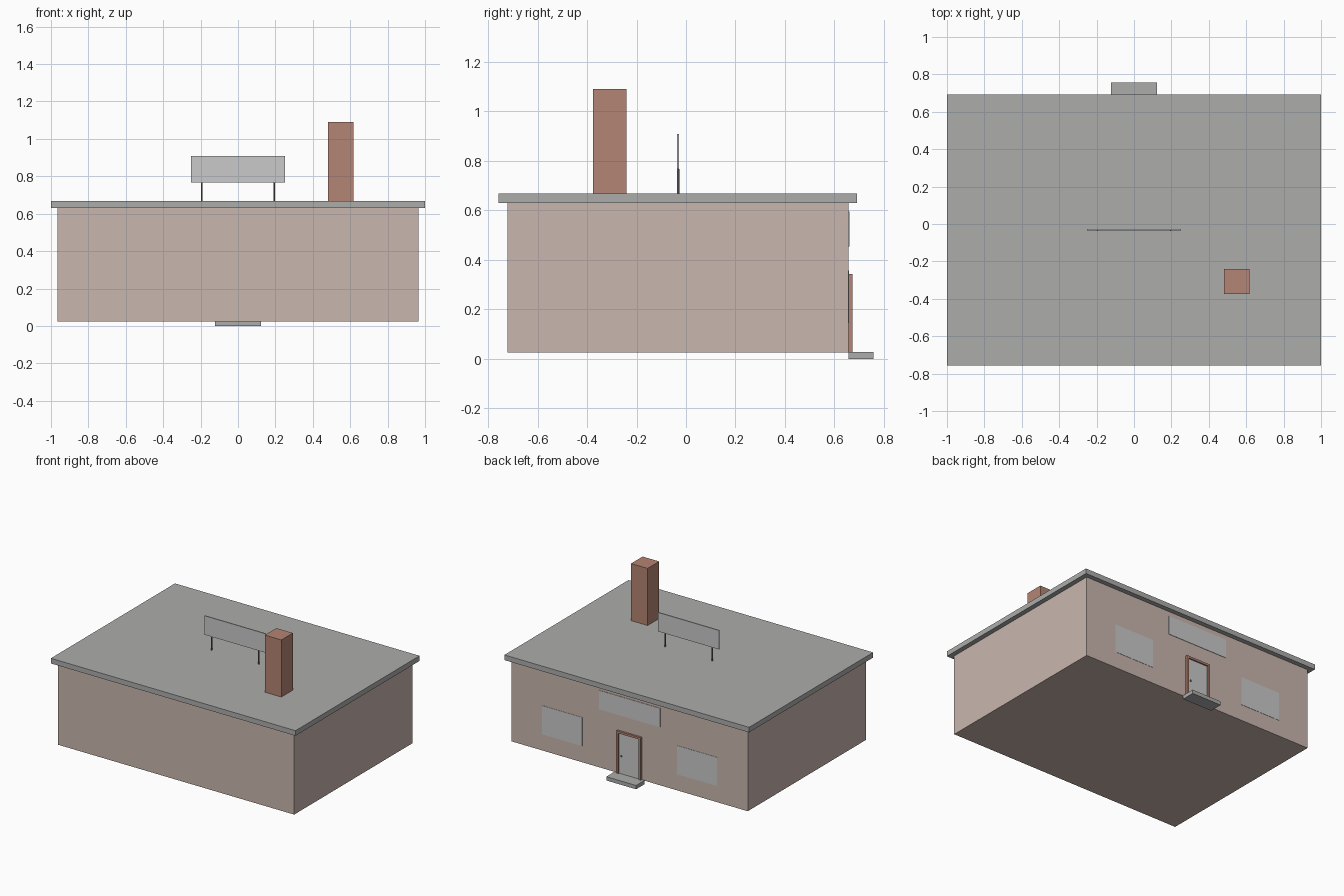
import bpy

cube = bpy.data.objects.get("Cube")
if cube:
    bpy.data.objects.remove(cube, do_unlink=True)


def material(name, *rgb):
    """Flat material from display colour values, 0 to 255."""
    linear = [((c / 255 + 0.055) / 1.055) ** 2.4 for c in rgb] + [1]
    mat = bpy.data.materials.new(name)
    mat.use_nodes = True
    mat.diffuse_color = linear
    mat.node_tree.nodes["Principled BSDF"].inputs["Base Color"].default_value = linear
    return mat


wall_mat = material("warm_plaster", 201, 183, 175)
roof_mat = material("roof_grey", 172, 174, 171)
brick_mat = material("terracotta", 180, 133, 115)
panel_mat = material("light_grey", 202, 202, 202)
metal_mat = material("dark_grey", 105, 105, 105)


def box(name, mat, x, y, z):
    """Box given by its (low, high) range on each axis."""
    bpy.ops.mesh.primitive_cube_add(size=1, location=[sum(r) / 2 for r in (x, y, z)])
    ob = bpy.context.object
    ob.name = name
    ob.scale = [r[1] - r[0] for r in (x, y, z)]
    bpy.ops.object.transform_apply(location=False, rotation=False, scale=True)
    ob.data.materials.append(mat)
    return ob


def both_sides(name, mat, x, y, z):
    """Matching boxes on the left and right."""
    box("left_" + name, mat, x, y, z)
    box("right_" + name, mat, (-x[1], -x[0]), y, z)


BACK = 0.657

# Building shell and overhanging flat roof
box("walls", wall_mat, (-0.965, 0.965), (-0.722, BACK), (0.025, 0.63))
box("roof", roof_mat, (-1, 1), (-0.757, 0.692), (0.63, 0.668))
box("chimney", brick_mat, (0.482, 0.617), (-0.375, -0.24), (0.668, 1.09))

# Rooftop sign on two posts
box("roof_sign", panel_mat, (-0.25, 0.25), (-0.036, -0.028), (0.768, 0.908))
for side, x in (("left", 0.194), ("right", -0.194)):
    bpy.ops.mesh.primitive_cylinder_add(vertices=12, radius=0.005, depth=0.1,
                                        location=(x, -0.032, 0.718))
    post = bpy.context.object
    post.name = side + "_sign_post"
    post.data.materials.append(metal_mat)
    bpy.ops.object.shade_smooth_by_angle()

# Windows and wall sign
both_sides("window", panel_mat, (0.388, 0.714), (BACK - 0.002, BACK + 0.002), (0.145, 0.357))
box("wall_sign", panel_mat, (-0.25, 0.25), (BACK - 0.002, BACK + 0.003), (0.455, 0.595))

# Door with frame, knob and step
FRAME = (BACK - 0.002, 0.672)
box("door", panel_mat, (-0.086, 0.086), (BACK - 0.002, 0.662), (0.028, 0.326))
both_sides("door_jamb", brick_mat, (0.084, 0.1), FRAME, (0.028, 0.342))
box("door_lintel", brick_mat, (-0.084, 0.084), FRAME, (0.326, 0.342))
bpy.ops.mesh.primitive_uv_sphere_add(segments=12, ring_count=8, radius=0.006,
                                     location=(0.063, 0.667, 0.16))
knob = bpy.context.object
knob.name = "door_knob"
knob.data.materials.append(metal_mat)
bpy.ops.object.shade_smooth_by_angle()
box("door_step", roof_mat, (-0.122, 0.122), (BACK, 0.757), (0, 0.028))
